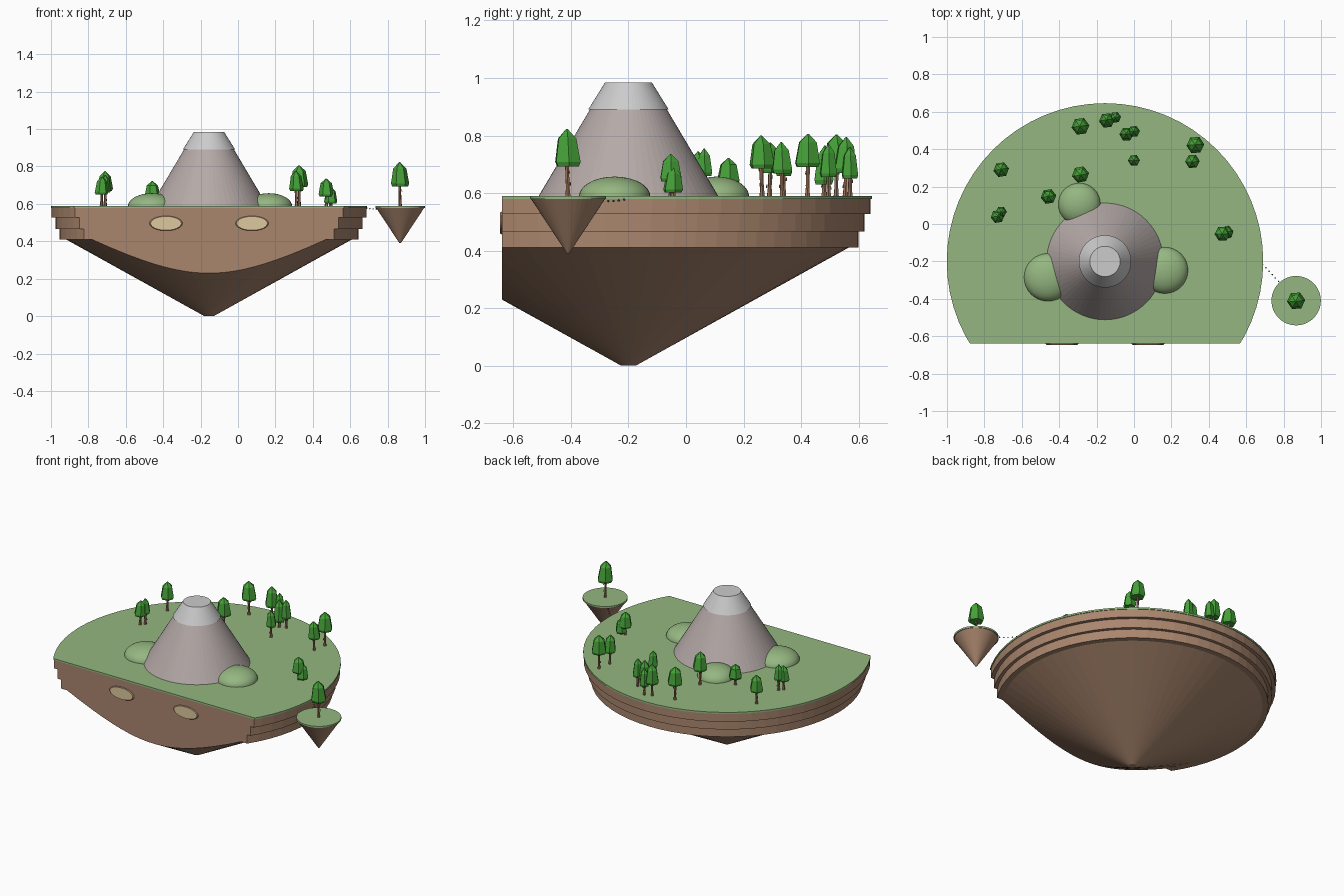
import bpy, bmesh, math, random
from mathutils import Vector

if "Cube" in bpy.data.objects:
    bpy.data.objects.remove(bpy.data.objects["Cube"])

random.seed(4)
CX, CY, CUT = -0.155, -0.2, -0.639


def mat(name, rgb):
    m = bpy.data.materials.new(name)
    m.diffuse_color = (*rgb, 1)
    m.use_nodes = True
    m.node_tree.nodes["Principled BSDF"].inputs["Base Color"].default_value = m.diffuse_color
    return m


GRASS = mat("grass", (0.30, 0.47, 0.22))
SOIL = mat("soil", (0.40, 0.24, 0.155))
ROCK = mat("rock", (0.46, 0.40, 0.39))
CAP = mat("cap", (0.52, 0.52, 0.53))
LEAF = mat("leaf", (0.06, 0.36, 0.04))
BARK = mat("bark", (0.33, 0.17, 0.10))
CAVE = mat("cave", (0.72, 0.58, 0.34))
ROPE = mat("rope", (0.12, 0.10, 0.09))


def finish(bm, name, mats):
    bmesh.ops.recalc_face_normals(bm, faces=bm.faces)
    me = bpy.data.meshes.new(name)
    bm.to_mesh(me)
    bm.free()
    for m in mats:
        me.materials.append(m)
    ob = bpy.data.objects.new(name, me)
    bpy.context.collection.objects.link(ob)
    return ob


def lathe(bm, profile, x, y, n, mi=0, turn=0.0, lean=(0, 0)):
    """Closed stack of rings from (radius, z) pairs; lean shifts x,y per unit z."""
    z0 = profile[0][1]
    rings = []
    for r, z in profile:
        ox, oy = x + lean[0] * (z - z0), y + lean[1] * (z - z0)
        rings.append([bm.verts.new((ox + r * math.cos(turn + math.tau * i / n),
                                    oy + r * math.sin(turn + math.tau * i / n), z))
                      for i in range(n)])
    faces = [bm.faces.new(rings[0][::-1]), bm.faces.new(rings[-1])]
    for a, b in zip(rings, rings[1:]):
        for i in range(n):
            j = (i + 1) % n
            faces.append(bm.faces.new((a[i], a[j], b[j], b[i])))
    for f in faces:
        f.material_index = mi


def solid(name, profile, x, y, n, m, cut=False):
    bm = bmesh.new()
    lathe(bm, profile, x, y, n)
    if cut:
        # slice off the front and close the flat face
        res = bmesh.ops.bisect_plane(bm, geom=bm.verts[:] + bm.edges[:] + bm.faces[:],
                                     plane_co=(0, CUT, 0), plane_no=(0, -1, 0), clear_outer=True)
        edges = [e for e in res["geom_cut"] if isinstance(e, bmesh.types.BMEdge)]
        bmesh.ops.contextual_create(bm, geom=edges)
    return finish(bm, name, [m])


# main island: grass, three stepped strata, cone underside
solid("island_grass", [(0.846, 0.579), (0.846, 0.59)], CX, CY, 64, GRASS, True)
for k, (r, z0, z1) in enumerate([(0.842, 0.527, 0.58), (0.82, 0.467, 0.528), (0.80, 0.41, 0.468)]):
    solid(f"island_stratum_{k + 1}", [(r, z0), (r, z1)], CX, CY, 64, SOIL, True)
solid("island_underside", [(0.025, 0.0), (0.768, 0.412)], CX, CY, 64, SOIL, True)

# mountain with paler peak
solid("mountain", [(0.315, 0.585), (0.134, 0.89)], CX, CY, 64, ROCK)
solid("mountain_peak", [(0.14, 0.89), (0.081, 0.985)], CX, CY, 64, CAP)

# rounded foothills
for k, (x, y, r) in enumerate([(-0.46, -0.285, 0.128), (0.165, -0.248, 0.124), (-0.292, 0.106, 0.113)]):
    prof = [(r * math.cos(a), 0.588 + 0.069 * math.sin(a))
            for a in [math.pi / 2 * i / 12 for i in range(12)]] + [(0.002, 0.657)]
    hill = solid(f"foothill_{k + 1}", prof, x, y, 32, GRASS)
    for f in hill.data.polygons:
        f.use_smooth = f.normal.z > -0.5

# oval cave mouths on the flat front
for k, x in enumerate((-0.385, 0.075)):
    bm = bmesh.new()
    outer = [(0.088, -0.63), (0.088, -0.641), (0.082, -0.646)]
    lathe(bm, outer, 0, 0, 40)
    for v in bm.verts:
        a, b, c = v.co
        v.co = (x + a, c, 0.496 + b * 0.45)
    bm.normal_update()
    for f in bm.faces:
        if len(f.verts) > 4:
            f.material_index = 1
    finish(bm, f"cave_mouth_{k + 1}", [SOIL, CAVE])

# small floating islet
IX, IY = 0.867, -0.41
solid("islet_grass", [(0.132, 0.579), (0.132, 0.59)], IX, IY, 48, GRASS)
solid("islet_rock", [(0.004, 0.39), (0.129, 0.58)], IX, IY, 48, SOIL)

# sagging line of beads between island and islet
bm = bmesh.new()
a, b = Vector((0.671, -0.197, 0.583)), Vector((0.773, -0.307, 0.577))
for i in range(7):
    t = i / 6
    p = a.lerp(b, t)
    p.z -= 0.03 * t * (1 - t)
    res = bmesh.ops.create_icosphere(bm, subdivisions=1, radius=0.0045)
    bmesh.ops.translate(bm, verts=res["verts"], vec=p)
finish(bm, "bridge_beads", [ROPE])


# six-sided trees: trunk, twig stubs and faceted crown
def tree(k, x, y, r, low, top):
    bm = bmesh.new()
    lean = (random.uniform(-.04, .04), random.uniform(-.04, .04))
    t = random.uniform(0, 0.2)
    lathe(bm, [(0.010, 0.585), (0.007, 0.62), (0.0075, low + 0.02)], x, y, 6, 0, t, lean)
    for z in (0.35, 0.75):
        ang = random.uniform(0, math.tau)
        h = 0.59 + (low - 0.59) * z
        lathe(bm, [(0.003, h), (0.002, h + 0.012)], x + 0.009 * math.cos(ang),
              y + 0.009 * math.sin(ang), 5)
    h = top - low
    lathe(bm, [(0.86 * r, low), (r, low + 0.12 * h), (0.72 * r, low + 0.74 * h), (0.06 * r, top)],
          x, y, 6, 1, t, lean)
    finish(bm, f"tree_{k + 1}", [BARK, LEAF])


# x, y, crown radius, crown bottom, crown top
trees = [
    (IX, IY, .049, .693, .823),
    (-.71, .29, .042, .67, .775),
    (-.71, .065, .03, .66, .755), (-.73, .04, .037, .65, .745),
    (-.457, .147, .042, .632, .722),
    (-.286, .522, .048, .69, .803), (-.286, .265, .046, .685, .80),
    (-.145, .553, .042, .67, .795), (-.10, .57, .031, .65, .76),
    (-.04, .479, .038, .63, .765), (0, .495, .032, .655, .77),
    (0, .34, .032, .66, .76),
    (.328, .422, .048, .69, .806), (.313, .335, .039, .668, .777),
    (.473, -.052, .042, .64, .735), (.495, -.045, .036, .602, .69),
]
for k, spec in enumerate(trees):
    tree(k, *spec)
